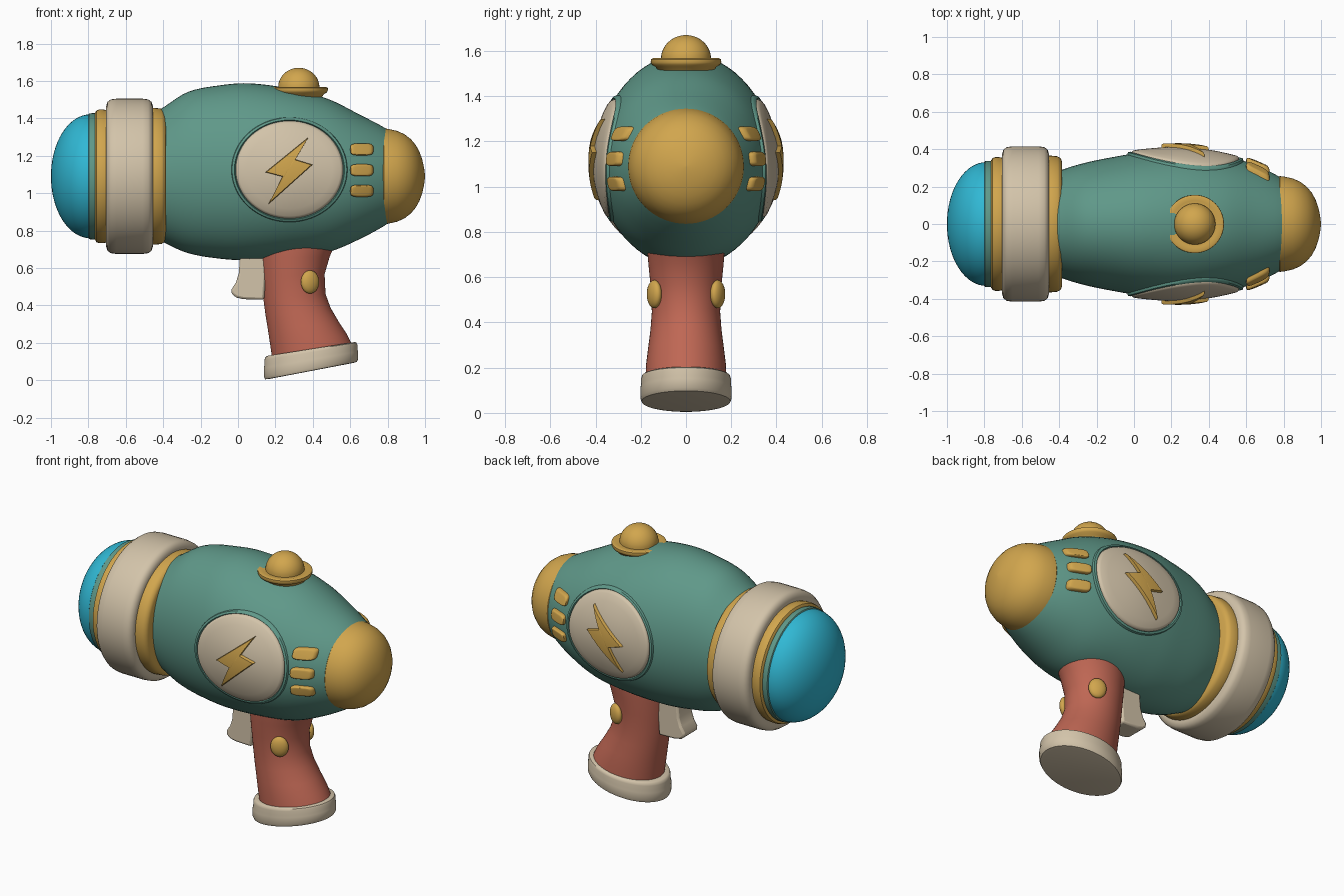
import bpy, bmesh, math
from math import sin, cos, pi, radians
from mathutils import Matrix, Vector

cube = bpy.data.objects.get("Cube")
if cube:
    bpy.data.objects.remove(cube)


def material(name, rgb):
    m = bpy.data.materials.new(name)
    m.use_nodes = True
    m.diffuse_color = (*rgb, 1)
    m.node_tree.nodes["Principled BSDF"].inputs["Base Color"].default_value = (*rgb, 1)
    return m


teal = material("teal", (0.115, 0.315, 0.25))
cream = material("cream", (0.65, 0.55, 0.40))
gold = material("gold", (0.64, 0.38, 0.075))
red = material("clay red", (0.52, 0.135, 0.088))
blue = material("bright blue", (0.03, 0.48, 0.66))


def finish(name, bm, mat, mirror=False, angle=40):
    bmesh.ops.recalc_face_normals(bm, faces=bm.faces)
    mesh = bpy.data.meshes.new(name)
    bm.to_mesh(mesh)
    bm.free()
    mesh.materials.append(mat)
    ob = bpy.data.objects.new(name, mesh)
    bpy.context.collection.objects.link(ob)
    bpy.ops.object.select_all(action='DESELECT')
    ob.select_set(True)
    bpy.context.view_layer.objects.active = ob
    bpy.ops.object.shade_smooth_by_angle(angle=radians(angle))
    if mirror:
        mod = ob.modifiers.new("both sides", 'MIRROR')
        mod.use_axis = (False, True, False)
    return ob


def loft(name, rings, mat, mirror=False, angle=40):
    """Skin closed rings of points and cap both ends."""
    bm = bmesh.new()
    rows = [[bm.verts.new(p) for p in ring] for ring in rings]
    n = len(rows[0])
    for a, b in zip(rows, rows[1:]):
        for i in range(n):
            j = (i + 1) % n
            bm.faces.new((a[i], a[j], b[j], b[i]))
    bm.faces.new(rows[0])
    bm.faces.new(rows[-1])
    return finish(name, bm, mat, mirror, angle)


def ellipse(center, u, v, n=64):
    c, u, v = Vector(center), Vector(u), Vector(v)
    return [c + u * cos(2 * pi * i / n) + v * sin(2 * pi * i / n) for i in range(n)]


AXIS_Z = 1.09


def barrel_part(name, profile, mat):
    loft(name, [ellipse((x, 0, AXIS_Z), (0, r, 0), (0, 0, r)) for x, r in profile], mat)


# Body: stations of x, centre height, half height, half width
STATIONS = [(-.46, 1.095, .325, .26), (-.4, 1.098, .36, .285), (-.27, 1.11, .43, .325),
            (-.1, 1.113, .463, .36), (.06, 1.114, .473, .385), (.275, 1.107, .452, .395),
            (.48, 1.094, .41, .365), (.65, 1.087, .333, .315), (.8, 1.088, .252, .24),
            (.85, 1.088, .21, .2)]


def body_section(x):
    """Smooth interpolation between the body stations."""
    s = STATIONS
    k = max(i for i in range(len(s) - 1) if i == 0 or s[i][0] <= x)
    h = s[k + 1][0] - s[k][0]
    t = (x - s[k][0]) / h

    def slope(i, c):
        a, b = s[max(i - 1, 0)], s[min(i + 1, len(s) - 1)]
        return (b[c] - a[c]) / (b[0] - a[0])
    return [(2*t**3 - 3*t*t + 1) * s[k][c] + (t**3 - 2*t*t + t) * h * slope(k, c)
            + (3*t*t - 2*t**3) * s[k + 1][c] + (t**3 - t*t) * h * slope(k + 1, c)
            for c in (1, 2, 3)]


def body_side(x, z):
    cz, rz, ry = body_section(x)
    return ry * math.sqrt(max(0, 1 - ((z - cz) / rz) ** 2))


rings = []
for i in range(41):
    x = -.46 + 1.31 * i / 40
    cz, rz, ry = body_section(x)
    rings.append(ellipse((x, 0, cz), (0, ry, 0), (0, 0, rz)))
loft("body", rings, teal)

# Muzzle rings, lens and tail cap
barrel_part("rear_muzzle_ring", [(-.48, .36), (-.45, .366), (-.41, .362), (-.392, .352),
                                 (-.385, .335), (-.385, .25)], gold)
barrel_part("muzzle_collar", [(-.705, .3), (-.705, .375), (-.698, .398), (-.68, .411), (-.65, .415),
                              (-.51, .415), (-.48, .411), (-.462, .398), (-.455, .375), (-.455, .3)], cream)
barrel_part("front_muzzle_ring", [(-.765, .3), (-.765, .338), (-.757, .352), (-.742, .357),
                                  (-.72, .357), (-.69, .352)], gold)
barrel_part("lens_ring", [(-.802, .3), (-.802, .328), (-.796, .336), (-.775, .338), (-.75, .336)], teal)
barrel_part("lens", [(-.79 - .21 * sin(a), .33 * cos(a) + .001)
                     for a in (i * pi / 32 for i in range(17))], blue)
barrel_part("tail_cap", [(.772, .2), (.772, .25), (.78, .256), (.8, .254), (.85, .243), (.89, .225),
                         (.925, .198), (.95, .168), (.97, .132), (.985, .09), (.995, .045), (1, .004)], gold)


# Plates that follow the curved side of the body, given rings of (scale, offset)
def side_plate(name, outline, center, steps, mat, angle=40):
    rows = []
    for scale, offset in steps:
        row = []
        for px, pz in outline:
            x = center[0] + (px - center[0]) * scale
            z = center[1] + (pz - center[1]) * scale
            row.append((x, -body_side(x, z) - offset, z))
        rows.append(row)
    loft(name, rows, mat, True, angle)


def oval(center, rx, rz, power=1.0, n=64):
    def s(v):
        return math.copysign(abs(v) ** power, v)
    return [(center[0] + rx * s(cos(2 * pi * i / n)), center[1] + rz * s(sin(2 * pi * i / n)))
            for i in range(n)]


INNER = (.8, .6, .4, .2, .01)
mid = (.275, 1.125)
side_plate("panel_rim", oval(mid, .31, .28), mid,
           [(1, -.03), (1, .004), (.99, .012), (.95, .012), (.935, .004), (.93, -.02)], teal)
side_plate("side_panel", oval(mid, .287, .261), mid,
           [(1, -.03), (1, .006), (.985, .014), (.95, .017)] + [(s, .017) for s in INNER], cream)

corners = [(.377, 1.299), (.147, 1.112), (.238, 1.088), (.163, .941), (.398, 1.152), (.307, 1.18)]
bolt = []
for (ax, az), (bx, bz) in zip(corners, corners[1:] + corners[:1]):
    bolt += [(ax + (bx - ax) * k / 6, az + (bz - az) * k / 6) for k in range(6)]
side_plate("bolt_emblem", bolt, (.2725, 1.134),
           [(1, 0), (1, .03), (.95, .036)] + [(s, .036) for s in INNER], gold, 30)

for k in range(3):
    c = (.662, 1.012 + .111 * k)
    side_plate("vent_%d" % (k + 1), oval(c, .062, .032, .5, 40), c,
               [(1, -.03), (1, .012), (.95, .02), (.85, .025)] + [(s, .026) for s in INNER], gold)

# Top knob with its flange
knob = [(.1, 1.48), (.135, 1.53), (.15, 1.538), (.156, 1.55), (.155, 1.563), (.145, 1.568),
        (.125, 1.564), (.11, 1.564)]
knob += [(.11 * cos(a) + .0005, 1.565 + .105 * sin(a)) for a in (i * pi / 24 for i in range(1, 13))]
loft("top_knob", [ellipse((.325, 0, z), (r, 0, 0), (0, r, 0)) for r, z in knob], gold)

# Grip: front edge, back edge and half width of each section
GRIP = [(.10, .82, .58, .82, .175), (.11, .72, .525, .74, .172), (.116, .65, .49, .66, .166),
        (.125, .55, .463, .567, .156), (.136, .433, .468, .46, .151), (.147, .35, .496, .385, .157),
        (.16, .27, .54, .31, .167), (.172, .19, .583, .245, .176), (.185, .10, .615, .18, .18)]
loft("grip", [ellipse(((ax + bx) / 2, 0, (az + bz) / 2), ((bx - ax) / 2, 0, (bz - az) / 2), (0, w, 0))
              for ax, az, bx, bz, w in GRIP], red)

# Grip base with a rounded lip
base = [(.9, 0), (.97, .002), (1, .016), (1, .06), (.985, .075), (.985, .1), (.965, .113), (.93, .118), (.8, .118)]
loft("grip_base", [ellipse((.39, 0, .049 + h), (.252 * s, 0, (.048 - .07 * h) * s), (0, .202 * s, 0))
                   for s, h in base], cream)

# Grip buttons
bm = bmesh.new()
place = Matrix.Translation((.385, -.14, .525)) @ Matrix.Rotation(radians(25), 4, 'Z') \
    @ Matrix.Diagonal((.052, .028, .062, 1))
bmesh.ops.create_uvsphere(bm, u_segments=32, v_segments=20, radius=1, matrix=place)
finish("grip_button", bm, gold, True)

# Trigger
outline = [(.02, .74), (.01, .65), (.004, .57), (-.012, .52), (-.035, .485), (-.033, .462),
           (-.01, .442), (.03, .433), (.14, .43), (.16, .74)]
trigger = loft("trigger", [[(x, y, z) for x, z in outline] for y in (-.07, .07)], cream)
mod = trigger.modifiers.new("soft edges", 'BEVEL')
mod.width = .012
mod.segments = 2
mod.limit_method = 'ANGLE'
mod.angle_limit = radians(50)
